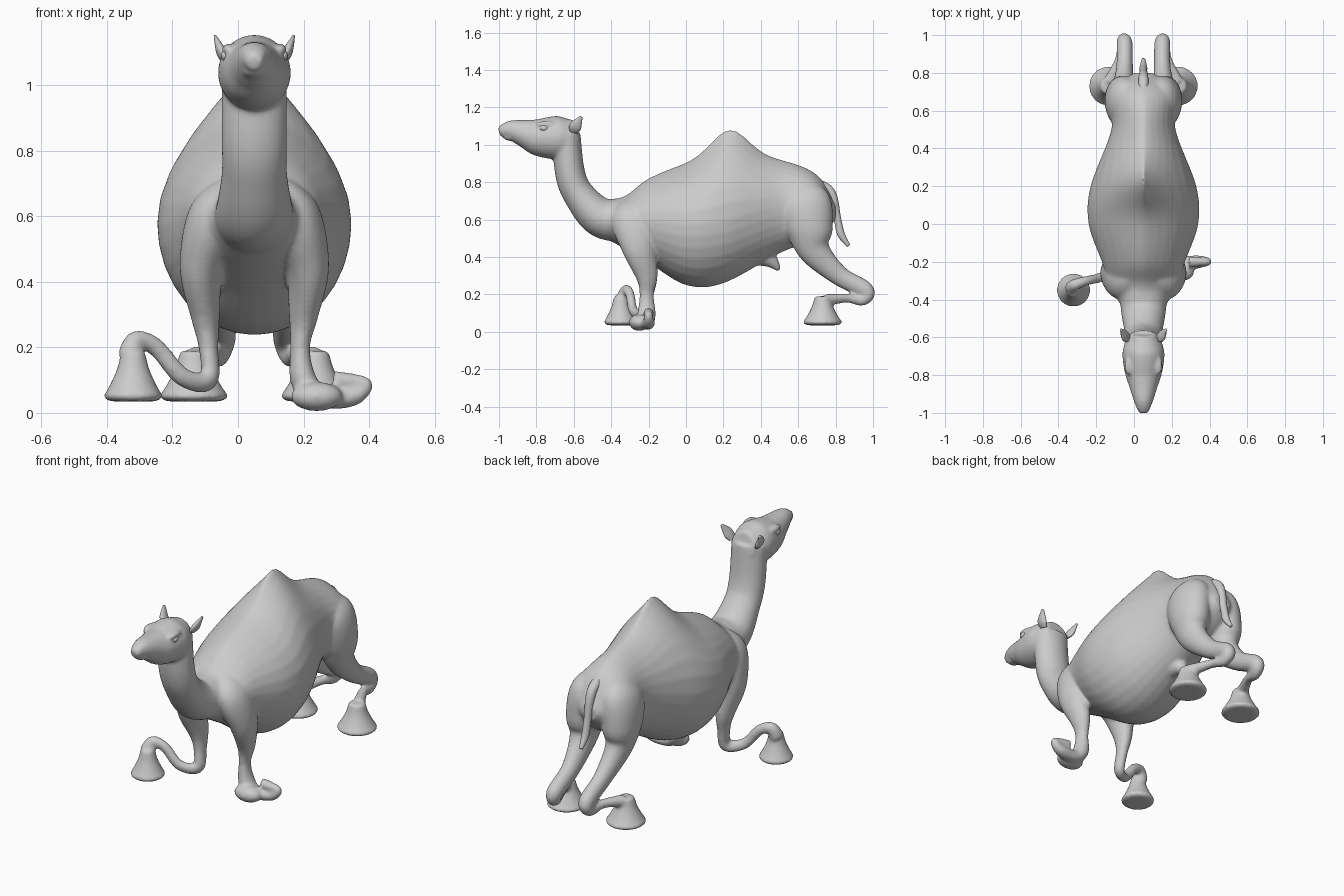
import bpy, bmesh, math
from mathutils import Vector, Matrix

if "Cube" in bpy.data.objects:
    bpy.data.objects.remove(bpy.data.objects["Cube"])

MID = .05   # x of the animal's own centre line
SIDES = 32
TURNS = [math.tau * k / SIDES for k in range(SIDES)]

GREY = (.6, .6, .6, 1)
hide = bpy.data.materials.new("plain grey hide")
hide.use_nodes = True
hide.diffuse_color = GREY
hide.node_tree.nodes["Principled BSDF"].inputs["Base Color"].default_value = GREY


def spline(points, steps=8):
    """Catmull-Rom resampling of tuples of any length."""
    knots = [Vector(p) for p in points]
    last = len(knots) - 1
    smooth = []
    for i in range(last):
        before, start, end = knots[max(i - 1, 0)], knots[i], knots[i + 1]
        after = knots[min(i + 2, last)]
        leave, arrive = (end - before) / 2, (after - start) / 2
        for k in range(steps):
            t = k / steps
            ease = t * t * (3 - 2 * t)
            smooth.append(start.lerp(end, ease) + leave * (t * (1 - t) ** 2)
                          - arrive * (t * t * (1 - t)))
    return smooth + [knots[-1]]


def bridge(bm, rings):
    """Skin a row of rings and close both ends."""
    loops = [[bm.verts.new(point) for point in ring] for ring in rings]
    for near, far in zip(loops, loops[1:]):
        for i in range(SIDES):
            j = (i + 1) % SIDES
            bm.faces.new((near[i], near[j], far[j], far[i]))
    bm.faces.new(reversed(loops[0]))
    bm.faces.new(loops[-1])


def limb(bm, points, mirror=1, depth=(1, 1)):
    """Tube through (x from centre, y, z, radius); depth stretches its two ends."""
    path = spline(points)
    last = len(path) - 1
    centres = [Vector((MID + mirror * p[0], p[1], p[2])) for p in path]
    across = Vector((1, 0, 0))
    rings = []
    for i, centre in enumerate(centres):
        ahead = (centres[min(i + 1, last)] - centres[max(i - 1, 0)]).normalized()
        across = (across - ahead * across.dot(ahead)).normalized()
        stretch = depth[0] + (depth[1] - depth[0]) * i / last
        along = ahead.cross(across) * stretch
        radius = path[i][3]
        rings.append([centre + (across * math.cos(a) + along * math.sin(a)) * radius
                      for a in TURNS])
    bridge(bm, rings)


def spine(bm, points, depth=(1, 1)):
    """Tube on the centre line through (y, z, radius)."""
    limb(bm, [(0, *p) for p in points], depth=depth)


def foot(bm, x, y, top, radius, mirror):
    """Splayed foot: a lumpy cone from the ankle down to a broad padded sole."""
    drop = top - .05
    limb(bm, [(x, y, top - drop * t, radius * (.4 + .6 * t ** 1.5))
              for t in (0, .4, .8, 1)] + [(x, y, .035, radius * .8)], mirror)


def blob(bm, x, y, z, size):
    """Ellipsoid placed relative to the centre line."""
    place = Matrix.Translation((MID + x, y, z)) @ Matrix.Diagonal((*size, 1))
    bmesh.ops.create_uvsphere(bm, u_segments=SIDES, v_segments=12, radius=1, matrix=place)


def finish(bm, name):
    bmesh.ops.recalc_face_normals(bm, faces=bm.faces)
    mesh = bpy.data.meshes.new(name)
    bm.to_mesh(mesh)
    bm.free()
    mesh.materials.append(hide)
    mesh.shade_smooth()
    part = bpy.data.objects.new(name, mesh)
    bpy.context.collection.objects.link(part)
    return part


skin = bmesh.new()

# Barrel: y, back, belly, half width; the hump is a bell curve on the back
barrel = [(-.43, .7, .5, .12), (-.32, .73, .44, .18), (-.2, .82, .37, .22), (0, .9, .25, .29),
          (.2, .95, .26, .28), (.5, .92, .42, .17), (.7, .84, .5, .17), (.8, .68, .6, .05)]
rings = []
for y, back, belly, width in spline(barrel):
    swell = math.exp(-((y - .24) / .13) ** 2)
    top = back + .135 * swell
    middle = (top + belly) / 2 - .08 * swell
    ring = []
    for a in TURNS:
        c, s = math.cos(a), math.sin(a)
        reach = top - middle if s > 0 else middle - belly
        pinch = abs(c) ** (.4 + swell) if s > 0 else 1   # sharper ridge on the hump
        ring.append((MID + width * c * pinch, y, middle + reach * s))
    rings.append(ring)
bridge(skin, rings)

# Neck, head and sheath
spine(skin, [(-.28, .6, .13), (-.45, .61, .12), (-.57, .73, .1), (-.62, .85, .1),
             (-.64, 1.06, .1)], depth=(.95, .75))
spine(skin, [(-.58, 1.06, .07), (-.67, 1.04, .11), (-.78, 1.04, .1), (-.86, 1.06, .075),
             (-.94, 1.08, .05), (-1, 1.07, .025)], depth=(1.05, 1))
spine(skin, [(.34, .42, .06), (.44, .39, .045), (.5, .33, .012)])

# Lower lip, brows and nostril rims
blob(skin, 0, -.93, 1.04, (.036, .05, .02))
for s in (-1, 1):
    blob(skin, s * .08, -.75, 1.11, (.02, .05, .018))
    blob(skin, s * .022, -.96, 1.1, (.014, .03, .01))

# Hind legs folded back at the hock
hind_leg = [(.06, .6, .78, .05), (.09, .63, .69, .1), (.11, .66, .55, .095), (.11, .69, .43, .066),
            (.1, .82, .3, .045), (.1, .96, .22, .042), (.11, .94, .17, .03), (.13, .86, .18, .025),
            (.18, .75, .17, .035)]
for s in (-1, 1):
    limb(skin, hind_leg, s, depth=(1.5, .9))
    foot(skin, .185, .73, .19, .105, s)

# Front legs: a shared forearm, then a different limp shin on each side
forearm = [(.06, -.26, .7, .04), (.11, -.27, .6, .09), (.16, -.25, .45, .068), (.15, -.21, .3, .045),
           (.14, -.21, .2, .03)]
left_shin = [(.15, -.21, .1, .04), (.2, -.21, .05, .035), (.3, -.2, .05, .03),
             (.34, -.2, .09, .02), (.24, -.2, .1, .03)]
right_shin = [(.14, -.23, .1, .028), (.22, -.28, .11, .025), (.3, -.3, .2, .025),
              (.36, -.32, .22, .03), (.38, -.34, .17, .04)]
limb(skin, forearm + left_shin, depth=(1.5, 1))
limb(skin, forearm + right_shin, -1, depth=(1.5, 1))
foot(skin, .37, -.35, .19, .09, -1)
blob(skin, .19, -.25, .05, (.08, .055, .045))   # crumpled left foot

# Melt the overlapping parts into one skin
body = finish(skin, "body_skin")
fuse = body.modifiers.new("fuse", 'REMESH')
fuse.mode = 'VOXEL'
fuse.voxel_size = .008
fuse.use_smooth_shade = True
soften = body.modifiers.new("soften", 'SMOOTH')
soften.iterations = 12

# Tail
tail = bmesh.new()
spine(tail, [(.66, .8, .03), (.77, .75, .026), (.81, .6, .02), (.83, .52, .02), (.87, .46, .01)])
finish(tail, "tail")

# Ears and eyes
for s, word in ((1, "left"), (-1, "right")):
    ear = bmesh.new()
    limb(ear, [(.08, -.6, 1.07, .012), (.1, -.59, 1.1, .016), (.12, -.56, 1.15, .004)], s,
         depth=(2, 2))
    finish(ear, word + "_ear")
    eye = bmesh.new()
    blob(eye, s * .09, -.76, 1.09, (.012, .022, .016))
    finish(eye, word + "_eye")
